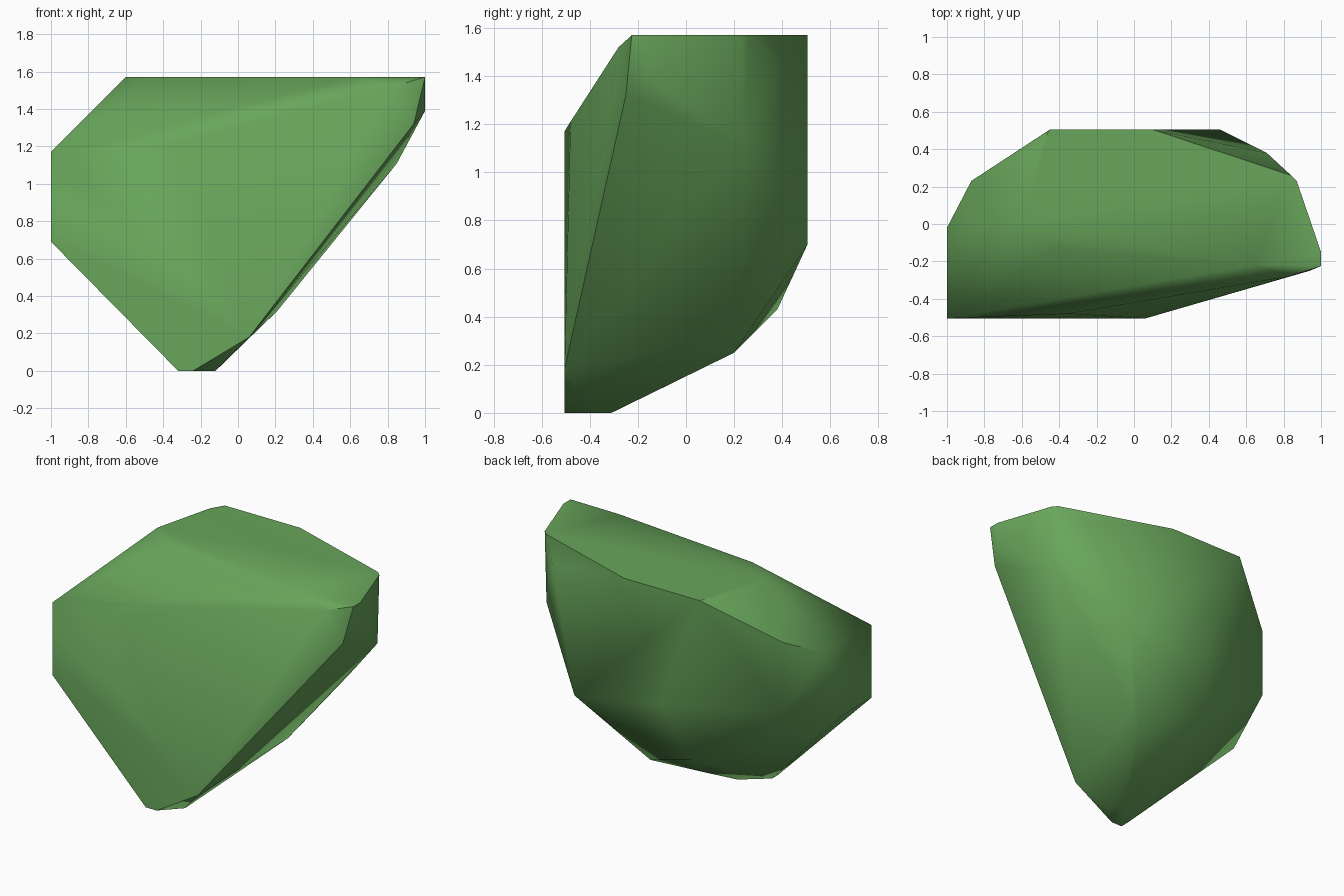
import bpy, bmesh, math

if "Cube" in bpy.data.objects:
    bpy.data.objects.remove(bpy.data.objects["Cube"], do_unlink=True)

# Single flat green
green = bpy.data.materials.new("moss_green")
green.use_nodes = True
colour = (0.14, 0.38, 0.105, 1.0)
green.diffuse_color = colour
green.node_tree.nodes["Principled BSDF"].inputs["Base Color"].default_value = colour

TOP, FRONT, BACK = 1.57, -0.505, 0.505

# Flat top outline
corners = [(x, y, TOP) for x, y in (
    (-0.45, BACK), (0.10, BACK), (0.84, 0.26), (0.87, 0.23), (1.0, -0.15),
    (1.0, -0.225), (0.64, -0.22), (-0.40, -0.12), (-0.47, -0.10),
    (-0.60, 0.02), (-0.50, 0.42))]

# Flat front outline
corners += [(x, FRONT, z) for x, z in (
    (-1.0, 1.17), (-1.0, 0.69), (-0.32, 0.0), (-0.24, 0.0), (0.06, 0.18))]

# Front shoulder and front right edge
corners += [(-0.35, -0.48, 1.21), (0.83, -0.28, 1.52), (0.94, -0.25, 1.32)]

# Right side and chipped back right corner
corners += [(1.0, -0.15, 1.39), (0.85, 0.24, 1.11), (0.71, 0.38, 1.45)]

# Back wall
corners += [(0.46, BACK, 0.70), (-0.16, BACK, 0.80)]

# Left side
corners += [(-1.0, -0.02, 1.17), (-0.87, 0.23, 1.30),
            (-0.87, 0.23, 0.84), (-1.0, -0.21, 0.69)]

# Underside, rising towards the back
corners += [(-0.32, -0.44, 0.0), (-0.16, -0.31, 0.0), (-0.12, -0.38, 0.0),
            (-0.08, -0.12, 0.093), (0.12, 0.20, 0.25), (0.21, 0.22, 0.32),
            (-0.30, 0.38, 0.43)]

# Wrap the corners in a faceted boulder
bm = bmesh.new()
for co in corners:
    bm.verts.new(co)
hull = bmesh.ops.convex_hull(bm, input=list(bm.verts))
loose = [v for v in bm.verts if not v.link_faces]
bmesh.ops.delete(bm, geom=loose, context='VERTS')
bmesh.ops.dissolve_limit(bm, angle_limit=math.radians(1.0),
                         verts=list(bm.verts), edges=list(bm.edges))
bmesh.ops.recalc_face_normals(bm, faces=list(bm.faces))

mesh = bpy.data.meshes.new("boulder")
bm.to_mesh(mesh)
bm.free()
mesh.materials.append(green)
boulder = bpy.data.objects.new("boulder", mesh)
bpy.context.collection.objects.link(boulder)

# Soft facets with only the hardest edges kept sharp
for other in bpy.context.selected_objects:
    other.select_set(False)
boulder.select_set(True)
bpy.context.view_layer.objects.active = boulder
bpy.ops.object.shade_smooth_by_angle(angle=math.radians(46))
